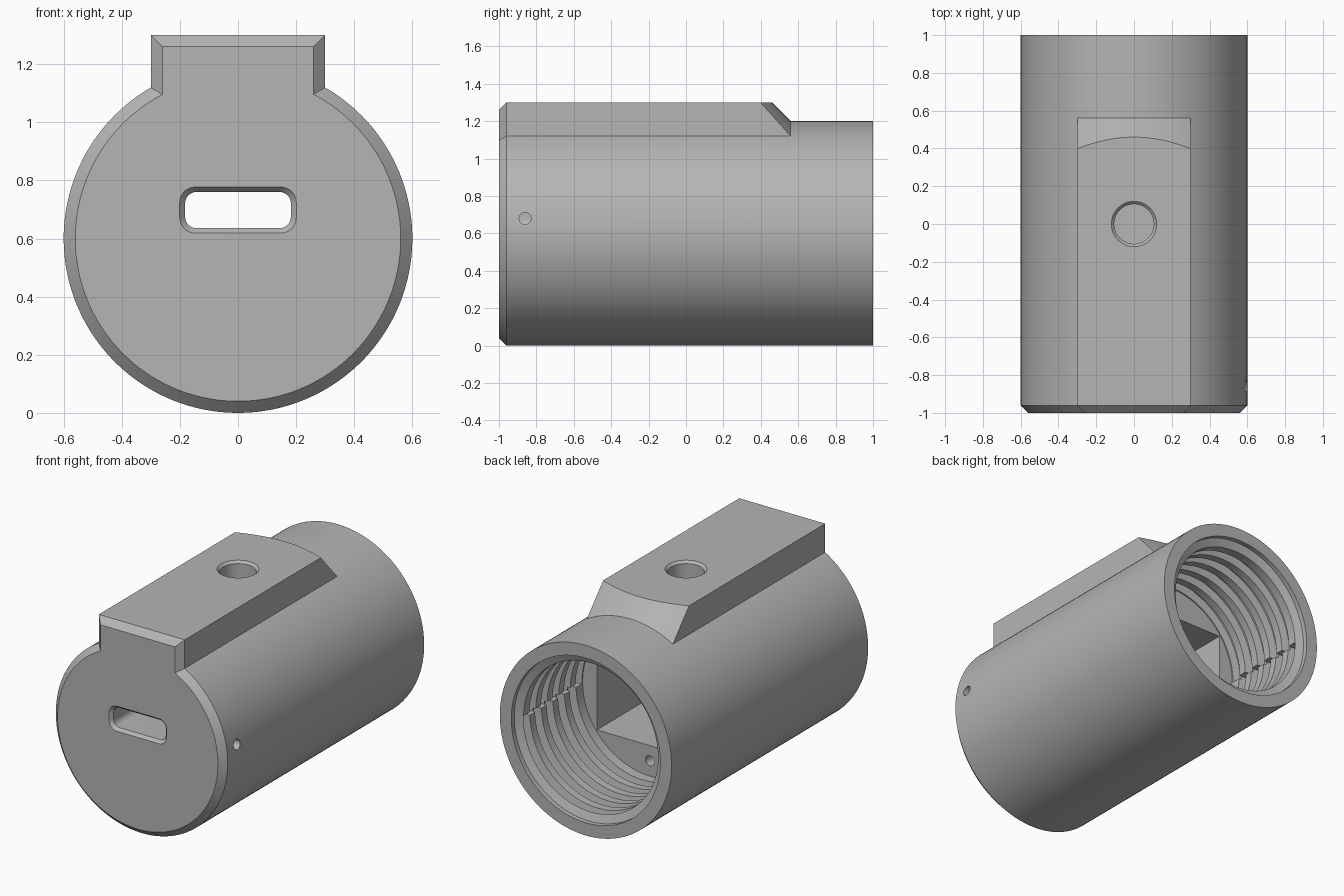
import bpy, bmesh
from math import sin, cos, pi, asin, sqrt, hypot

old = bpy.data.objects.get("Cube")
if old:
    bpy.data.objects.remove(old, do_unlink=True)

grey = bpy.data.materials.new("grey")
grey.use_nodes = True
colour = (0.46, 0.46, 0.46, 1)
grey.diffuse_color = colour
grey.node_tree.nodes["Principled BSDF"].inputs["Base Color"].default_value = colour

R, MID = 0.6, 0.6      # barrel radius and axis height
BOSS, TOP = 0.3, 1.3   # raised rail half width and top height


def loft(name, solids):
    """Make one object from solids, each a list of matching point rings."""
    bm = bmesh.new()
    for rings in solids:
        loops = [[bm.verts.new(p) for p in ring] for ring in rings]
        n = len(loops[0])
        for a, b in zip(loops, loops[1:]):
            for i in range(n):
                j = (i + 1) % n
                bm.faces.new((a[i], a[j], b[j], b[i]))
        bm.faces.new(loops[0])
        bm.faces.new(loops[-1])
    bmesh.ops.remove_doubles(bm, verts=bm.verts, dist=1e-4)
    bmesh.ops.recalc_face_normals(bm, faces=bm.faces)
    mesh = bpy.data.meshes.new(name)
    bm.to_mesh(mesh)
    bm.free()
    mesh.materials.append(grey)
    ob = bpy.data.objects.new(name, mesh)
    bpy.context.collection.objects.link(ob)
    return ob


def arc(r, start=0, end=2 * pi, n=96, closed=True):
    steps = n if closed else n - 1
    return [(r * cos(start + (end - start) * i / steps),
             r * sin(start + (end - start) * i / steps)) for i in range(n)]


def along_y(points, y, z=MID):
    return [(u, y, z + v) for u, v in points]


def rounded_box(w, h, r):
    pts = []
    for k, (sx, sy) in enumerate([(1, 1), (-1, 1), (-1, -1), (1, -1)]):
        for u, v in arc(r, k * pi / 2, (k + 1) * pi / 2, 9, False):
            pts.append((sx * (w - r) + u, sy * (h - r) + v))
    return pts


# Barrel with a raised rail on top
def outline(inset):
    r, w, h = R - inset, BOSS - inset, TOP - MID - inset
    a = asin(w / r)
    round_part = arc(r, pi / 2 + a, 2.5 * pi - a, 120, False)
    top_part = [(w - 2 * w * i / 24, h) for i in range(25)]
    return round_part + top_part


full = outline(0)
cone_end = [(x, 0.56 - (hypot(x, v) - R), MID + v) for x, v in full]
barrel_line = [(x, v if hypot(x, v) < R + 1e-4 else sqrt(R * R - x * x))
               for x, v in full]
body = loft("threaded_housing", [[along_y(outline(0.04), -1), along_y(full, -0.96),
                                  cone_end]])

# Rear sleeve continues the barrel line behind the rail
bm = bmesh.new()
bm.from_mesh(body.data)
bm.faces.ensure_lookup_table()
bmesh.ops.delete(bm, geom=[max(bm.faces, key=lambda f: (len(f.verts) > 50)
                               * (f.calc_center_median().y + 2))], context='FACES_ONLY')
rings = [[bm.verts.new(p) for p in ring]
         for ring in (cone_end, along_y(barrel_line, 0.56), along_y(barrel_line, 1))]
for a, b in zip(rings, rings[1:]):
    for i in range(len(a)):
        j = (i + 1) % len(a)
        bm.faces.new((a[i], a[j], b[j], b[i]))
bm.faces.new(rings[-1])
bmesh.ops.remove_doubles(bm, verts=bm.verts, dist=1e-4)
bmesh.ops.dissolve_degenerate(bm, edges=bm.edges, dist=1e-5)
bmesh.ops.recalc_face_normals(bm, faces=bm.faces)
bm.to_mesh(body.data)
bm.free()

# Rear bore with a wider mouth
cutters = [loft("rear_bore", [[along_y(arc(r), y) for r, y in
                               [(0.47, 0.36), (0.47, 0.95), (0.52, 0.97), (0.52, 1.05)]]])]

# Half-ring thread grooves; the upper set is shifted by half a pitch
PITCH = 0.115
for name, start, first in [("upper_grooves", 0, 0.86), ("lower_grooves", pi, 0.86 + PITCH / 2)]:
    grooves = []
    for k in range(5):
        y = first - k * PITCH
        grooves.append([along_y(arc(r, start - 0.02, start + pi + 0.02, 60, False), y + d)
                        for d, r in [(-0.034, 0.46), (-0.022, 0.52),
                                     (0.022, 0.52), (0.034, 0.46)]])
    cutters.append(loft(name, grooves))

# Rectangular chamber between bore and front wall
chamber = [(0.37, 0.277), (-0.37, 0.277), (-0.37, -0.277), (0.37, -0.277)]
cutters.append(loft("chamber", [[along_y(chamber, -0.6), along_y(chamber, 0.4)]]))

# Front slot with a chamfered edge
slot = [(0.21, 0.0875, 0.06, -1.01), (0.182, 0.0625, 0.04, -0.98), (0.182, 0.0625, 0.04, -0.55)]
cutters.append(loft("front_slot", [[along_y(rounded_box(w, h, r), y, 0.698)
                                    for w, h, r, y in slot]]))

# Round hole in the rail, with a chamfered edge
cutters.append(loft("top_hole", [[[(u, v, z) for u, v in arc(r, n=48)] for r, z in
                                  [(0.13, 1.31), (0.105, 1.285), (0.105, 0.8)]]]))

# Small side hole into the slot, and a small hole in the bore step
cutters.append(loft("side_hole", [[[(x, -0.86 + u, 0.68 + v) for u, v in arc(0.032, n=24)]
                                   for x in (0.1, 0.7)]]))
cutters.append(loft("step_hole", [[along_y(arc(0.032, n=24), y, 0.227) for y in (0, 0.4)]]))

# Cut everything out of the body
bpy.context.view_layer.objects.active = body
for cutter in cutters:
    cutter.hide_render = True
    mod = body.modifiers.new(cutter.name, 'BOOLEAN')
    mod.operation = 'DIFFERENCE'
    mod.solver = 'EXACT'
    mod.object = cutter
    bpy.ops.object.modifier_apply(modifier=mod.name)
    bpy.data.objects.remove(cutter, do_unlink=True)

bpy.ops.object.select_all(action='DESELECT')
body.select_set(True)
bpy.ops.object.shade_smooth_by_angle(angle=pi / 7)
